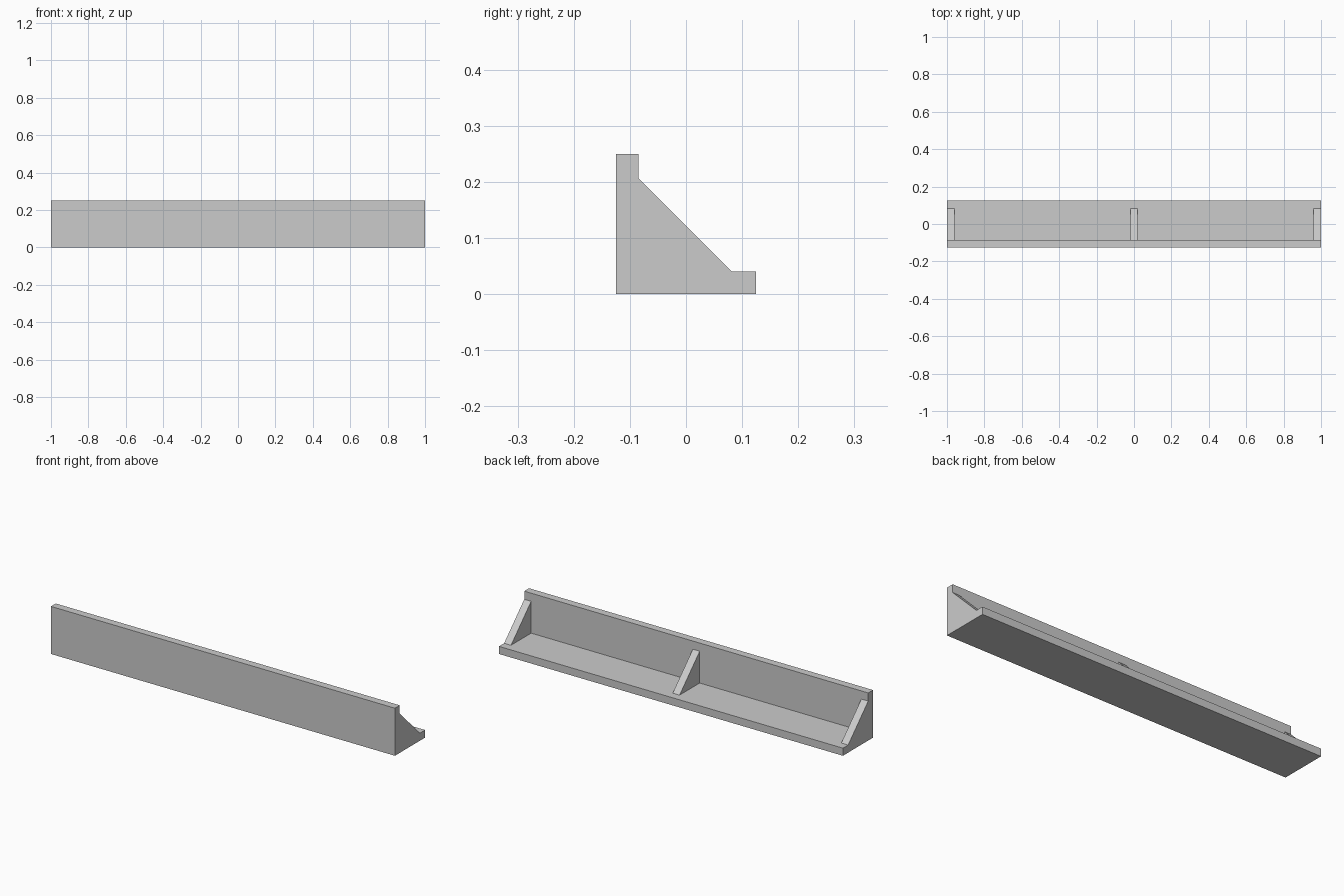
import bpy, bmesh

if "Cube" in bpy.data.objects:
    bpy.data.objects.remove(bpy.data.objects["Cube"])


def extrude_profile(name, profile, x0, x1):
    """Extrude a (y, z) outline along x from x0 to x1."""
    bm = bmesh.new()
    face = bm.faces.new([bm.verts.new((x0, y, z)) for y, z in profile])
    result = bmesh.ops.extrude_face_region(bm, geom=[face])
    verts = [g for g in result["geom"] if isinstance(g, bmesh.types.BMVert)]
    bmesh.ops.translate(bm, verts=verts, vec=(x1 - x0, 0, 0))
    bmesh.ops.recalc_face_normals(bm, faces=bm.faces)
    mesh = bpy.data.meshes.new(name)
    bm.to_mesh(mesh)
    bm.free()
    obj = bpy.data.objects.new(name, mesh)
    bpy.context.collection.objects.link(obj)
    return obj


HALF_LENGTH, HALF_DEPTH, HEIGHT = 1.0, 0.125, 0.25
THICK = 0.04
INNER_Y = -HALF_DEPTH + THICK

# L-shaped rail: upright front wall and flat base
extrude_profile("angle_rail", [
    (-HALF_DEPTH, 0), (HALF_DEPTH, 0), (HALF_DEPTH, THICK),
    (INNER_Y, THICK), (INNER_Y, HEIGHT), (-HALF_DEPTH, HEIGHT),
], -HALF_LENGTH, HALF_LENGTH)

# Triangular braces at both ends and in the middle
brace = [(INNER_Y, THICK), (0.082, THICK), (INNER_Y, 0.207)]
for label, x in (("left", -HALF_LENGTH), ("middle", -THICK / 2),
                 ("right", HALF_LENGTH - THICK)):
    extrude_profile(label + "_brace", brace, x, x + THICK)
